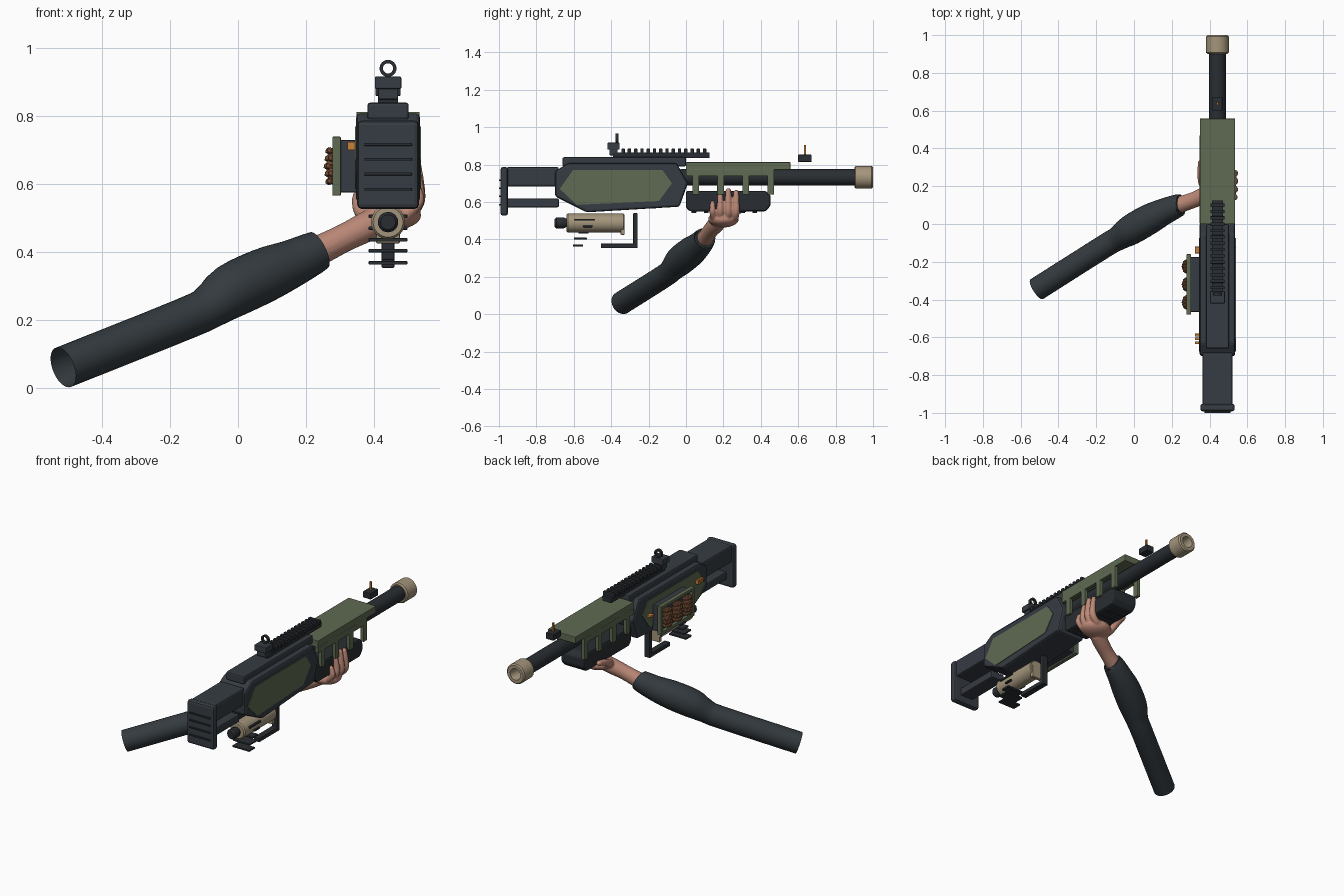
import bpy, bmesh, math
from mathutils import Vector, Matrix

if "Cube" in bpy.data.objects:
    bpy.data.objects.remove(bpy.data.objects["Cube"])

CX = 0.442  # centre line of the launcher


def material(name, rgb):
    m = bpy.data.materials.new(name)
    m.diffuse_color = (*rgb, 1)
    m.use_nodes = True
    m.node_tree.nodes["Principled BSDF"].inputs["Base Color"].default_value = m.diffuse_color
    return m


DARK = material("slate grey", (0.037, 0.045, 0.056))
BLACK = material("gunmetal black", (0.022, 0.027, 0.032))
SLEEVE = material("sleeve grey", (0.034, 0.043, 0.050))
GREEN = material("olive green", (0.115, 0.145, 0.085))
TAN = material("sand tan", (0.37, 0.30, 0.20))
SKIN = material("skin", (0.50, 0.25, 0.185))
ORANGE = material("orange", (0.58, 0.22, 0.04))
BROWN = material("shell brown", (0.25, 0.105, 0.05))


def finish(name, bm, mat, smooth=None):
    bmesh.ops.recalc_face_normals(bm, faces=bm.faces)
    me = bpy.data.meshes.new(name)
    bm.to_mesh(me)
    bm.free()
    me.materials.append(mat)
    ob = bpy.data.objects.new(name, me)
    bpy.context.collection.objects.link(ob)
    if smooth:
        bpy.ops.object.select_all(action='DESELECT')
        ob.select_set(True)
        bpy.context.view_layer.objects.active = ob
        bpy.ops.object.shade_smooth_by_angle(angle=math.radians(smooth))
    return ob


def boxes(name, spans, mat, bevel=0.0):
    """Each span is (x0, x1, y0, y1, z0, z1)."""
    bm = bmesh.new()
    for x0, x1, y0, y1, z0, z1 in spans:
        m = Matrix.Translation(((x0 + x1) / 2, (y0 + y1) / 2, (z0 + z1) / 2))
        bmesh.ops.create_cube(bm, size=1, matrix=m @ Matrix.Diagonal((x1 - x0, y1 - y0, z1 - z0, 1)))
    if bevel:
        bmesh.ops.bevel(bm, geom=bm.edges[:], offset=bevel, segments=2, profile=0.5, affect='EDGES')
    return finish(name, bm, mat)


def mid(half, y0, y1, z0, z1):
    return (CX - half, CX + half, y0, y1, z0, z1)


def prism(name, profile, x0, x1, mat, bevel=0.0):
    """Extrude a (y, z) profile along x."""
    bm = bmesh.new()
    f = bm.faces.new([bm.verts.new((x0, y, z)) for y, z in profile])
    ext = bmesh.ops.extrude_face_region(bm, geom=[f])['geom']
    bmesh.ops.translate(bm, vec=(x1 - x0, 0, 0), verts=[v for v in ext if isinstance(v, bmesh.types.BMVert)])
    if bevel:
        bmesh.ops.bevel(bm, geom=bm.edges[:], offset=bevel, segments=2, profile=0.5, affect='EDGES')
    return finish(name, bm, mat)


def lathe(name, profile, z, mat, n=32, closed=False):
    """Turn an (r, y) profile around the launcher axis at height z."""
    bm = bmesh.new()
    rings = [[bm.verts.new((CX + r * math.cos(2 * math.pi * i / n), y, z + r * math.sin(2 * math.pi * i / n)))
              for i in range(n)] for r, y in profile]
    for a, b in zip(rings, rings[1:] + ([rings[0]] if closed else [])):
        for i in range(n):
            bm.faces.new((a[i], a[(i + 1) % n], b[(i + 1) % n], b[i]))
    if not closed:
        bm.faces.new(rings[0])
        bm.faces.new(rings[-1])
    return finish(name, bm, mat, 35)


def tube(bm, pts, n=16, caps=True, steps=4):
    """Smooth tube through (x, y, z, r) points."""
    p = [Vector(q) for q in pts]
    p = [2 * p[0] - p[1]] + p + [2 * p[-1] - p[-2]]
    path = []
    for a, b, c, d in zip(p, p[1:], p[2:], p[3:]):
        for s in range(steps):
            t = s / steps
            path.append(0.5 * (2 * b + (c - a) * t + (2 * a - 5 * b + 4 * c - d) * t * t
                               + (3 * b - a - 3 * c + d) * t ** 3))
    path.append(p[-2])
    if caps:  # round both ends
        for end, step in ((0, 1), (-1, -1)):
            q, k = path[end], path[end + step]
            out = (q.xyz - k.xyz).normalized()
            extra = [Vector((*(q.xyz + out * q.w * math.sin(a)), q.w * math.cos(a))) for a in (0.5, 1.0, 1.45)]
            path = extra[::-1] + path if end == 0 else path + extra
    c = [q.xyz for q in path]
    tan = [(c[min(i + 1, len(c) - 1)] - c[max(i - 1, 0)]).normalized() for i in range(len(c))]
    u = tan[0].orthogonal().normalized()
    rings = []
    for i, q in enumerate(path):
        if i:
            u = tan[i - 1].rotation_difference(tan[i]) @ u
        v = tan[i].cross(u)
        rings.append([bm.verts.new(c[i] + q.w * (math.cos(2 * math.pi * k / n) * u
                                                 + math.sin(2 * math.pi * k / n) * v)) for k in range(n)])
    for a, b in zip(rings, rings[1:]):
        for i in range(n):
            bm.faces.new((a[i], a[(i + 1) % n], b[(i + 1) % n], b[i]))
    if caps:
        bm.faces.new(rings[0])
        bm.faces.new(rings[-1])


# Receiver with a green panel on each side
prism("receiver", [(-0.70, 0.765), (-0.63, 0.808), (-0.05, 0.808), (0.01, 0.70), (-0.035, 0.575),
                   (-0.53, 0.545), (-0.70, 0.63)], CX - 0.094, CX + 0.094, DARK, 0.012)
panel = [(-0.675, 0.67), (-0.605, 0.77), (-0.125, 0.77), (-0.075, 0.70), (-0.145, 0.605), (-0.585, 0.585)]
for side, s in (("left", -1), ("right", 1)):
    prism(f"receiver_panel_{side}", panel, CX + s * 0.088, CX + s * 0.0975, GREEN)
boxes("top_cover", [mid(0.061, -0.66, 0.0, 0.79, 0.84)], DARK, 0.008)

# Toothed sight rail
rail = [mid(0.03, -0.39, 0.125, 0.835, 0.866)]
rail += [mid(0.037, -0.345 + i * 0.0335, -0.327 + i * 0.0335, 0.86, 0.885) for i in range(14)]
boxes("sight_rail", rail, BLACK, 0.002)

# Rear ring sight and front post sight
boxes("rear_sight_base", [mid(0.039, -0.42, -0.355, 0.88, 0.917), mid(0.03, -0.41, -0.365, 0.85, 0.885)], DARK, 0.004)
lathe("rear_sight_ring", [(0.025, -0.378), (0.025, -0.362), (0.015, -0.362), (0.015, -0.378)], 0.941, BLACK, 24, True)
boxes("front_sight_base", [mid(0.026, 0.60, 0.672, 0.815, 0.853)], BLACK, 0.003)
boxes("front_sight_post", [mid(0.005, 0.63, 0.642, 0.85, 0.905)], ORANGE)

# Barrel and hollow muzzle
lathe("barrel", [(0.044, -0.03), (0.044, 0.93)], 0.732, BLACK)
lathe("muzzle", [(0.052, 0.90), (0.06, 0.907), (0.06, 0.993), (0.053, 1.0), (0.034, 1.0), (0.03, 0.99), (0.03, 0.905)],
      0.732, TAN, 32, True)

# Green handguard: top plate, side strips and hanging ribs
guard = [mid(0.093, 0.0, 0.558, 0.772, 0.813)]
for s in (-1, 1):
    xa, xb = sorted((CX + s * 0.072, CX + s * 0.094))
    guard.append((xa, xb, 0.0, 0.47, 0.738, 0.775))
    guard += [(xa, xb, y - 0.018, y + 0.018, 0.64, 0.775) for y in (0.052, 0.185, 0.32, 0.453)]
boxes("handguard", guard, GREEN, 0.003)

# Forend with cross ribs underneath
prism("forend", [(0.0, 0.57), (0.0, 0.66), (0.425, 0.66), (0.452, 0.635), (0.452, 0.58), (0.425, 0.55), (0.02, 0.55)],
      CX - 0.078, CX + 0.078, BLACK, 0.01)
boxes("forend_ribs", [mid(0.06, 0.03 + i * 0.065, 0.055 + i * 0.065, 0.542, 0.56) for i in range(6)], BLACK, 0.002)

# Stock and ridged butt pad
boxes("stock_upper", [mid(0.08, -0.96, -0.68, 0.683, 0.787)], DARK, 0.01)
boxes("stock_lower", [mid(0.045, -0.96, -0.68, 0.572, 0.618)], DARK, 0.006)
boxes("butt_pad", [mid(0.091, -0.992, -0.952, 0.527, 0.787)], DARK, 0.013)
boxes("butt_ridges", [mid(0.07, -1.0, -0.985, z - 0.004, z + 0.004) for z in (0.585, 0.63, 0.673, 0.717)], BLACK, 0.001)

# Tan canister under the receiver
lathe("canister", [(0.044, -0.64), (0.05, -0.632), (0.05, -0.335), (0.046, -0.33)], 0.488, TAN)
boxes("canister_flange", [mid(0.035, -0.35, -0.328, 0.425, 0.50)], TAN, 0.004)
lathe("canister_cap", [(0.022, -0.702), (0.03, -0.692), (0.03, -0.655), (0.02, -0.635)], 0.488, BLACK, 24)
boxes("grip_ribs", [mid(0.057, a, b, z - 0.005, z + 0.005) for a, b, z in
                    ((-0.595, -0.49, 0.505), (-0.55, -0.50, 0.47), (-0.575, -0.52, 0.436),
                     (-0.60, -0.53, 0.404), (-0.605, -0.55, 0.368))], BLACK, 0.002)

# Trigger guard
prism("trigger_guard", [(-0.455, 0.353), (-0.258, 0.353), (-0.258, 0.54), (-0.283, 0.54), (-0.283, 0.378),
                        (-0.455, 0.378)], CX - 0.019, CX + 0.019, BLACK, 0.004)

# Shell carrier on the left side
boxes("carrier_back", [(0.298, 0.355, -0.465, -0.175, 0.575, 0.73)], DARK, 0.005)
boxes("carrier_frame", [(0.278, 0.303, -0.48, -0.16, 0.722, 0.74), (0.278, 0.303, -0.48, -0.16, 0.566, 0.586),
                        (0.278, 0.303, -0.48, -0.46, 0.57, 0.735), (0.278, 0.303, -0.18, -0.16, 0.57, 0.735)],
      GREEN, 0.003)
for k, y in enumerate((-0.225, -0.32, -0.415)):
    bm = bmesh.new()
    bmesh.ops.create_icosphere(bm, subdivisions=2, radius=1,
                               matrix=Matrix.Translation((0.283, y, 0.653)) @ Matrix.Diagonal((0.024, 0.032, 0.058, 1)))
    for row in range(5):
        z = 0.608 + row * 0.0225
        w = math.sqrt(1 - ((z - 0.653) / 0.07) ** 2)
        for i in range(8):
            a = 2 * math.pi * (i + row % 2 / 2) / 8
            bmesh.ops.create_icosphere(bm, subdivisions=1, radius=0.011, matrix=Matrix.Translation(
                (0.283 + 0.021 * w * math.cos(a), y + 0.031 * w * math.sin(a), z)))
    finish(f"shell_{k + 1}", bm, BROWN)
boxes("side_marks", [(0.322, 0.349, y - 0.007, y + 0.007, 0.70, 0.724) for y in (-0.588, -0.608, -0.628)], ORANGE, 0.002)
boxes("carrier_latch", [(0.322, 0.349, -0.155, -0.12, 0.675, 0.688)], ORANGE, 0.002)

# Sleeve, open at the far end
bm = bmesh.new()
tube(bm, [(-0.515, -0.345, 0.060, 0.062), (-0.16, -0.12, 0.202, 0.062), (-0.085, -0.076, 0.238, 0.065),
          (-0.02, -0.033, 0.285, 0.08), (0.08, 0.025, 0.333, 0.08), (0.16, 0.066, 0.367, 0.07),
          (0.238, 0.10, 0.405, 0.059), (0.234, 0.098, 0.403, 0.046)], n=28, caps=False, steps=3)
finish("sleeve", bm, SLEEVE, 50)

# Hand: wrist, palm, four fingers and a thumb fused into one skin
bm = bmesh.new()
tube(bm, [(0.22, 0.095, 0.395, 0.046), (0.31, 0.125, 0.44, 0.042), (0.38, 0.155, 0.475, 0.045),
          (0.42, 0.175, 0.495, 0.044)])
bmesh.ops.create_uvsphere(bm, u_segments=24, v_segments=16, radius=1,
                          matrix=Matrix.Translation((0.45, 0.20, 0.508)) @ Matrix.Diagonal((0.09, 0.082, 0.044, 1)))
for y, top, r in ((0.142, 0.595, 0.015), (0.183, 0.635, 0.017), (0.226, 0.66, 0.018), (0.268, 0.652, 0.017)):
    base = 0.2 + (y - 0.2) * 0.75
    tube(bm, [(0.44, base, 0.512, r + 0.006), (0.497, (base + y) / 2, 0.514, r + 0.004),
              (0.531, y, 0.548, r + 0.002), (0.531, y, (0.55 + top) / 2, r), (0.524, y, top, r * 0.85)], n=12)
tube(bm, [(0.40, 0.17, 0.495, 0.03), (0.365, 0.215, 0.52, 0.024), (0.354, 0.27, 0.55, 0.019),
          (0.354, 0.325, 0.565, 0.016)], n=12)
hand = finish("hand", bm, SKIN, 180)
fuse = hand.modifiers.new("fuse", 'REMESH')
fuse.mode = 'VOXEL'
fuse.voxel_size = 0.005
fuse.use_smooth_shade = True
soft = hand.modifiers.new("soften", 'SMOOTH')
soft.factor = 0.5
soft.iterations = 4
